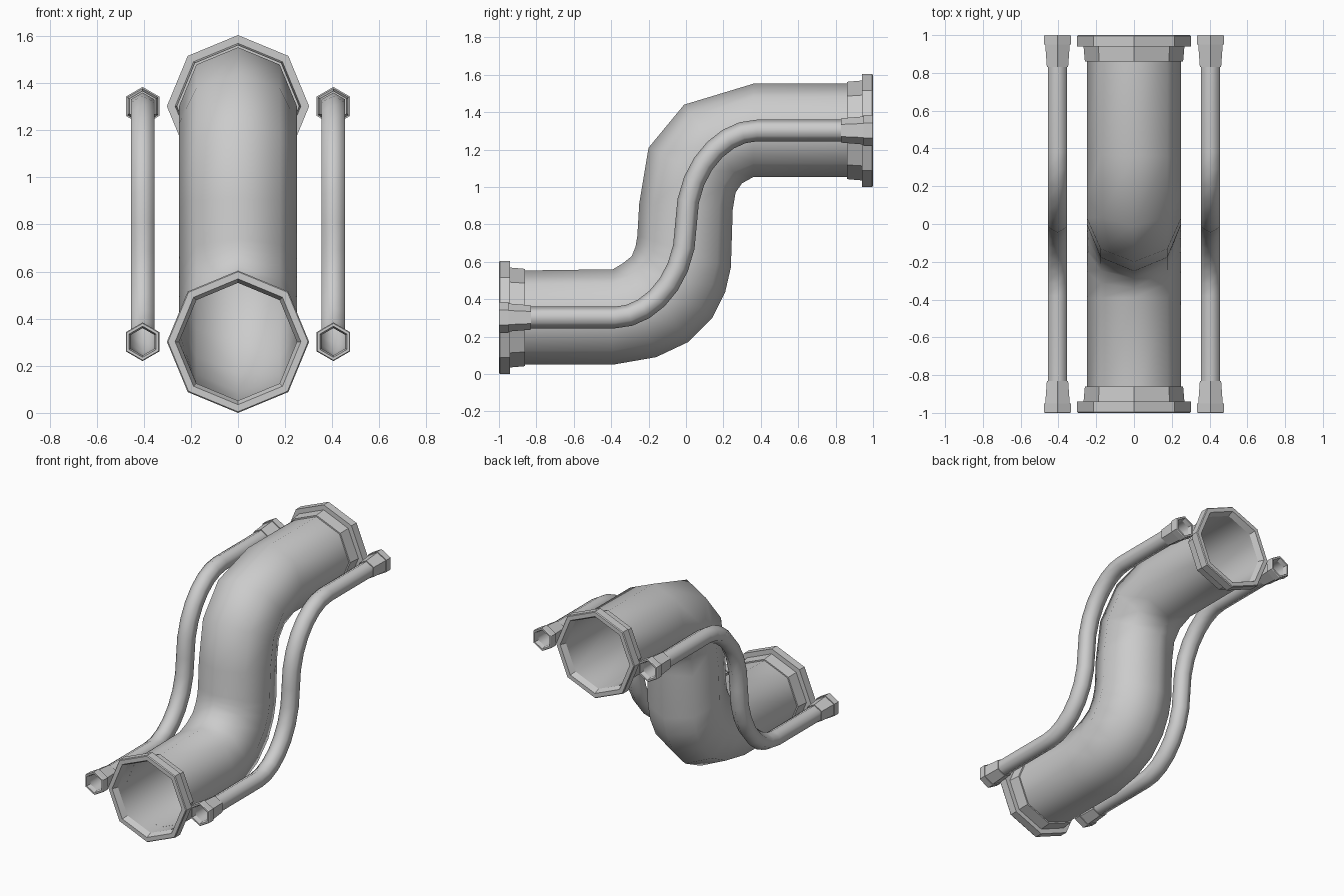
import bpy
import bmesh
import math
from mathutils import Vector
from mathutils.geometry import interpolate_bezier

cube = bpy.data.objects.get("Cube")
if cube:
    bpy.data.objects.remove(cube)

LOW, HIGH = 0.302, 1.302      # heights of the two openings
SIDE_X = 0.405                # sideways offset of the thin tubes

metal = bpy.data.materials.new("plain grey")
metal.use_nodes = True
grey = (0.6, 0.6, 0.6, 1)
metal.diffuse_color = grey
metal.node_tree.nodes["Principled BSDF"].inputs["Base Color"].default_value = grey


def ring(bm, x, upper, lower, half_width, sides):
    """Oval ring of vertices whose first corner sits on the upper point."""
    upper, lower = Vector((x, *upper)), Vector((x, *lower))
    centre, arm = (upper + lower) / 2, (upper - lower) / 2
    across = Vector((half_width, 0, 0))
    angles = [math.tau * i / sides for i in range(sides)]
    return [bm.verts.new(centre + arm * math.cos(a) + across * math.sin(a)) for a in angles]


def loft(name, x, sections, sides, smooth):
    """Skin a row of (upper, lower, half_width) sections."""
    bm = bmesh.new()
    rings = [ring(bm, x, *section, sides) for section in sections]
    for a, b in zip(rings, rings[1:]):
        for i in range(sides):
            j = (i + 1) % sides
            bm.faces.new((a[i], a[j], b[j], b[i]))
    bmesh.ops.recalc_face_normals(bm, faces=bm.faces)
    mesh = bpy.data.meshes.new(name)
    bm.to_mesh(mesh)
    bm.free()
    mesh.materials.append(metal)
    for face in mesh.polygons:
        face.use_smooth = smooth
    obj = bpy.data.objects.new(name, mesh)
    bpy.context.collection.objects.link(obj)
    return obj


def fitting(name, x, end, profile, sides):
    """Stepped end collar; profile is (depth from the opening, radius)."""
    z = HIGH if end > 0 else LOW
    sections = []
    for depth, r in profile:
        y = end * (1 - depth)
        sections.append(((y, z + r), (y, z - r), r))
    loft(name, x, sections, sides, False)


# Large eight-sided duct: upper and lower edge points of each section
duct_edges = [
    ((-0.96, 0.552), (-0.96, 0.052)),
    ((-0.39, 0.56), (-0.39, 0.05)),
    ((-0.34, 0.59), (-0.16, 0.09)),
    ((-0.29, 0.63), (0.01, 0.17)),
    ((-0.27, 0.68), (0.14, 0.3)),
    ((-0.26, 0.74), (0.24, 0.57)),
    ((-0.25, 0.91), (0.25, 0.88)),
    ((-0.2, 1.21), (0.265, 0.97)),
    ((-0.01, 1.44), (0.3, 1.02)),
    ((0.36, 1.552), (0.36, 1.053)),
    ((0.96, 1.552), (0.96, 1.052)),
]
duct_edges.insert(5, ((-0.265, 0.71), (0.21, 0.44)))
loft("main_duct", 0, [(u, l, 0.25) for u, l in duct_edges], 8, True)

# Flanges at both openings of the duct
flange = [(0.14, 0.25), (0.14, 0.26), (0.06, 0.267), (0.06, 0.302), (0.006, 0.302),
          (0, 0.297), (0, 0.267), (0.04, 0.25)]
# Hexagonal couplings of the thin tubes
coupling = [(0.17, 0.058), (0.17, 0.065), (0.05, 0.075), (0.05, 0.082), (0.005, 0.082),
            (0, 0.078), (0, 0.066), (0.03, 0.058)]

# Thin tube path: a straight run, an S bend and a straight run
middle = Vector((0, (LOW + HIGH) / 2, 0))
bend = [Vector(p) for p in ((-0.38, LOW, 0), (-0.2, LOW, 0), (0, 0.5, 0))] + [middle]
half = [Vector((-0.97, LOW, 0))] + interpolate_bezier(*bend, 8)
path = half + [2 * middle - p for p in reversed(half[:-1])]
tube_sections = []
radius = 0.058
for i, p in enumerate(path):
    along = (path[min(i + 1, len(path) - 1)] - path[max(i - 1, 0)]).normalized()
    if i in (1, len(path) - 2):
        along = Vector((1, 0, 0))
    up = Vector((-along.y, along.x, 0)) * radius
    tube_sections.append(((p + up).xy, (p - up).xy, radius))

for end, end_name in ((-1, "front"), (1, "back")):
    fitting(f"{end_name}_flange", 0, end, flange, 8)

for side, side_name in ((1, "left"), (-1, "right")):
    loft(f"{side_name}_tube", side * SIDE_X, tube_sections, 6, True)
    for end, end_name in ((-1, "front"), (1, "back")):
        fitting(f"{side_name}_{end_name}_coupling", side * SIDE_X, end, coupling, 6)
